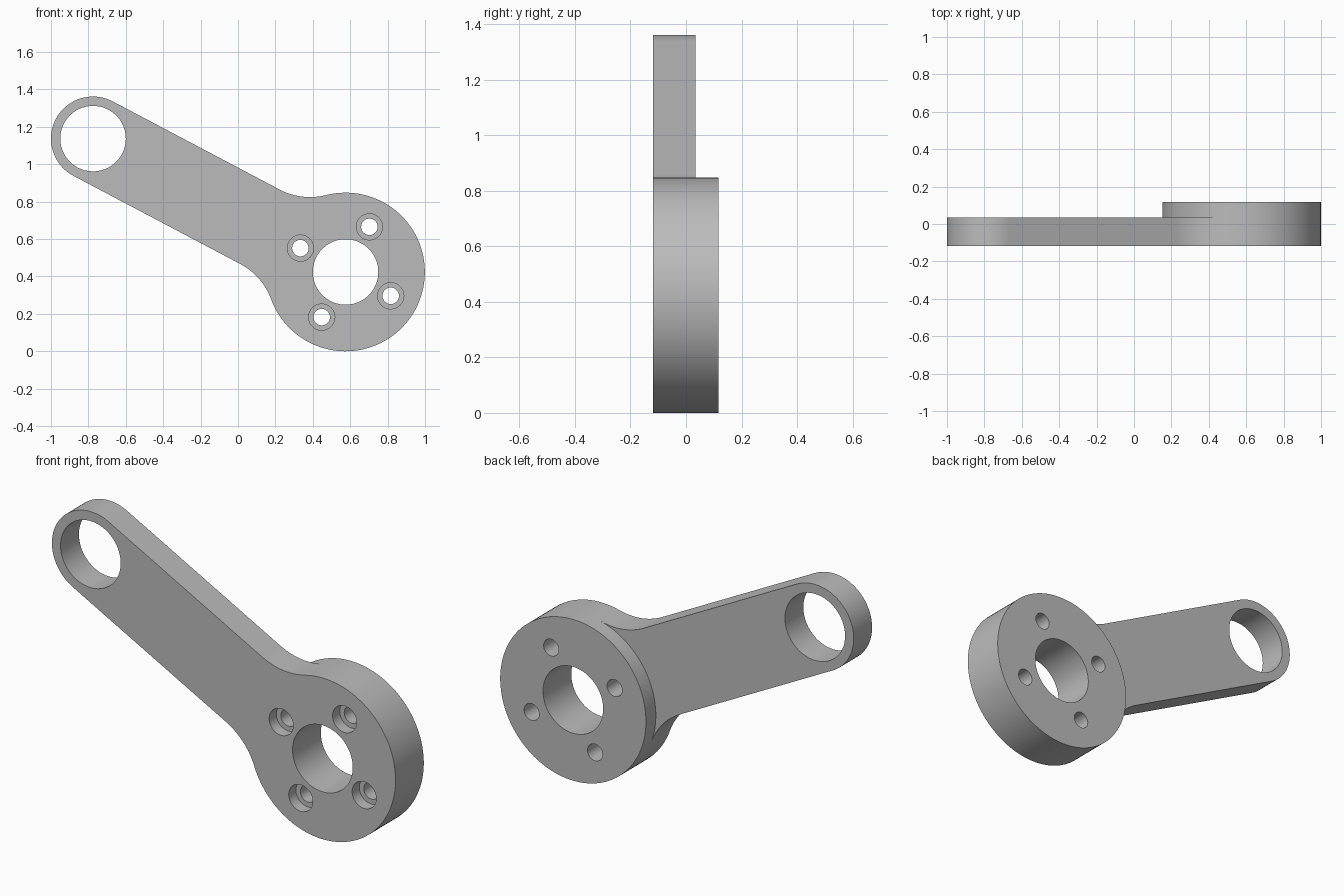
import bpy
import bmesh
from math import atan2, cos, sin, pi, sqrt
from mathutils import Vector, Matrix

cube = bpy.data.objects.get("Cube")
if cube:
    bpy.data.objects.remove(cube, do_unlink=True)

# Main dimensions
HUB, TIP = Vector((0.575, 0, 0.424)), Vector((-0.775, 0, 1.137))
HUB_R, TIP_R, FILLET_R = 0.424, 0.225, 0.35
BORE_R, BOLT_R, HEAD_R, BOLT_CIRCLE = 0.175, 0.044, 0.07, 0.273
FRONT, SHELF, BACK = -0.118, 0.035, 0.117
HEAD_DEPTH = 0.06

along = (TIP - HUB).normalized()
across = Vector((along.z * 1, 0, -along.x))
length = (TIP - HUB).length

grey = bpy.data.materials.new("plain_grey")
grey.use_nodes = True
grey.diffuse_color = (0.5, 0.5, 0.5, 1)
grey.node_tree.nodes["Principled BSDF"].inputs["Base Color"].default_value = grey.diffuse_color


def make_object(name, bm):
    bmesh.ops.recalc_face_normals(bm, faces=bm.faces[:])
    mesh = bpy.data.meshes.new(name)
    bm.to_mesh(mesh)
    bm.free()
    mesh.materials.append(grey)
    obj = bpy.data.objects.new(name, mesh)
    bpy.context.collection.objects.link(obj)
    return obj


def arc(u, v, radius, start, end, steps):
    """Points of an arc in the arm's own (along, across) plane."""
    angles = [start + (end - start) * i / steps for i in range(steps + 1)]
    return [(u + radius * cos(a), v + radius * sin(a)) for a in angles]


def wall(bm, lower, upper):
    for i in range(len(lower)):
        bm.faces.new((lower[i - 1], lower[i], upper[i], upper[i - 1]))


# Outline: fillet, rounded tip, mirrored fillet, then the hub's outer arc
fillet_v = TIP_R + FILLET_R
fillet_u = sqrt((HUB_R + FILLET_R) ** 2 - fillet_v ** 2)
phi = atan2(fillet_v, fillet_u)
fillet = arc(fillet_u, fillet_v, FILLET_R, phi + pi, 1.5 * pi, 20)
tip = arc(length, 0, TIP_R, pi / 2, -pi / 2, 48)
arm = fillet + tip + [(u, -v) for u, v in reversed(fillet)]
hub_outer = arc(0, 0, HUB_R, 2 * pi - phi, phi, 80)[1:-1]
hub_inner = arc(0, 0, HUB_R, -phi, phi, 30)[1:-1]

# Body: arm plate with a thicker hub standing out at the back
bm = bmesh.new()


def ring(points, y):
    return [bm.verts.new(HUB + along * u + across * v + Vector((0, y, 0))) for u, v in points]


front = ring(arm + hub_outer, FRONT)
arm_back, outer_mid = ring(arm, SHELF), ring(hub_outer, SHELF)
inner_mid = ring(hub_inner, SHELF)
hub_mid = [arm_back[-1]] + inner_mid + [arm_back[0]] + outer_mid[::-1]
hub_back = ring([arm[-1]] + hub_inner + [arm[0]] + hub_outer[::-1], BACK)
bm.faces.new(front)
wall(bm, front, arm_back + outer_mid)
bm.faces.new(arm_back + inner_mid)
wall(bm, hub_mid, hub_back)
bm.faces.new(hub_back)
body = make_object("lever_arm", bm)


def cutter(name, holes, y0, y1):
    """One mesh of front-to-back cylinders, for cutting holes."""
    cut = bmesh.new()
    for centre, radius, sides in holes:
        place = Matrix.Translation((centre.x, (y0 + y1) / 2, centre.z)) @ Matrix.Rotation(pi / 2, 4, "X")
        bmesh.ops.create_cone(cut, cap_ends=True, segments=sides, radius1=radius,
                              radius2=radius, depth=y1 - y0, matrix=place)
    obj = make_object(name, cut)
    obj.hide_render = True
    return obj


# Bores, bolt holes and counterbores
bolts = [HUB + d * BOLT_CIRCLE for d in (along, -along, across, -across)]
through = [(HUB, BORE_R, 72), (TIP, BORE_R, 72)] + [(b, BOLT_R, 36) for b in bolts]
cutters = [
    cutter("through_hole_cutter", through, FRONT - 0.1, BACK + 0.1),
    cutter("counterbore_cutter", [(b, HEAD_R, 48) for b in bolts], FRONT - 0.1, FRONT + HEAD_DEPTH),
]

bpy.ops.object.select_all(action="DESELECT")
body.select_set(True)
bpy.context.view_layer.objects.active = body
for tool in cutters:
    mod = body.modifiers.new(tool.name, "BOOLEAN")
    mod.operation, mod.solver, mod.object = "DIFFERENCE", "EXACT", tool
    bpy.ops.object.modifier_apply(modifier=mod.name)
    bpy.data.objects.remove(tool, do_unlink=True)

bpy.ops.object.shade_smooth_by_angle(angle=pi / 6)
